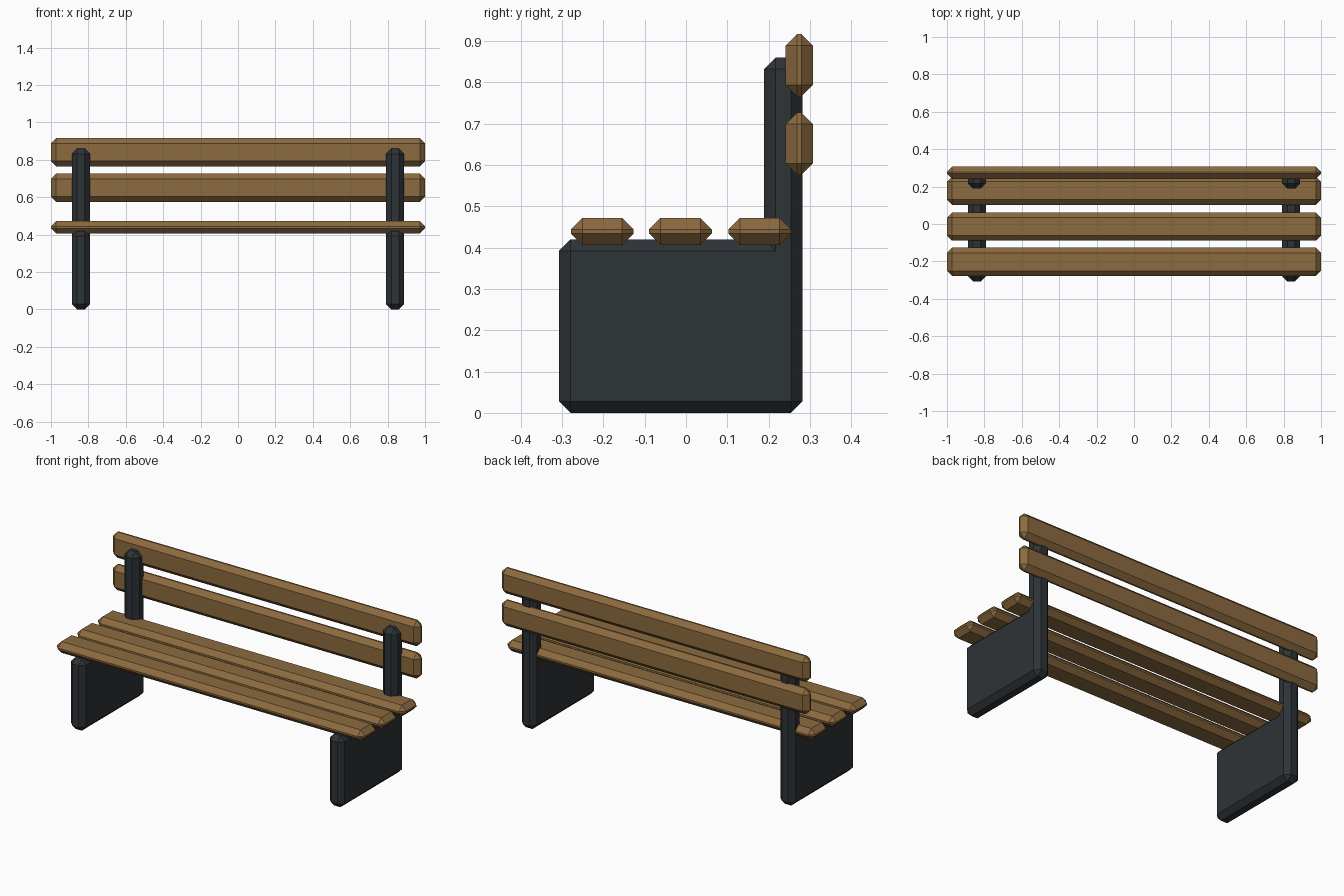
import bpy, bmesh

if "Cube" in bpy.data.objects:
    bpy.data.objects.remove(bpy.data.objects["Cube"])

BEVEL = 0.028


def material(name, color):
    mat = bpy.data.materials.new(name)
    mat.diffuse_color = color
    mat.use_nodes = True
    mat.node_tree.nodes["Principled BSDF"].inputs["Base Color"].default_value = mat.diffuse_color
    return mat


wood = material("brown_wood", (0.26, 0.145, 0.05, 1))
iron = material("dark_iron", (0.027, 0.033, 0.038, 1))


def finish(bm, name, mat):
    """Chamfer every convex edge and turn the bmesh into an object."""
    bmesh.ops.recalc_face_normals(bm, faces=bm.faces[:])
    edges = [e for e in bm.edges if e.is_convex]
    bmesh.ops.bevel(bm, geom=edges, offset=BEVEL, offset_type='OFFSET',
                    segments=1, profile=0.5, affect='EDGES', clamp_overlap=True)
    mesh = bpy.data.meshes.new(name)
    bm.to_mesh(mesh)
    bm.free()
    mesh.materials.append(mat)
    obj = bpy.data.objects.new(name, mesh)
    bpy.context.collection.objects.link(obj)
    return obj


def slat(name, y, z, depth, height):
    bm = bmesh.new()
    bmesh.ops.create_cube(bm, size=1)
    bmesh.ops.scale(bm, vec=(2, depth, height), verts=bm.verts[:])
    bmesh.ops.translate(bm, vec=(0, y, z), verts=bm.verts[:])
    return finish(bm, name, wood)


def side_frame(name, x, width=0.097):
    """L-shaped leg panel and back post in one piece."""
    profile = [(-0.307, 0), (0.282, 0), (0.282, 0.86),
               (0.189, 0.86), (0.189, 0.42), (-0.307, 0.42)]
    bm = bmesh.new()
    face = bm.faces.new([bm.verts.new((x - width / 2, y, z)) for y, z in profile])
    ext = bmesh.ops.extrude_face_region(bm, geom=[face], use_keep_orig=True)
    verts = [g for g in ext["geom"] if isinstance(g, bmesh.types.BMVert)]
    bmesh.ops.translate(bm, vec=(width, 0, 0), verts=verts)
    return finish(bm, name, iron)


# Leg panels with back posts
for label, x in (("left", -0.84), ("right", 0.84)):
    side_frame(f"{label}_side_frame", x)

# Seat slats
for i, y in enumerate((-0.2025, -0.0135, 0.1785)):
    slat(f"seat_slat_{i + 1}", y, 0.439, 0.152, 0.066)

# Backrest slats
for i, z in enumerate((0.651, 0.841)):
    slat(f"back_slat_{i + 1}", 0.274, z, 0.066, 0.151)
